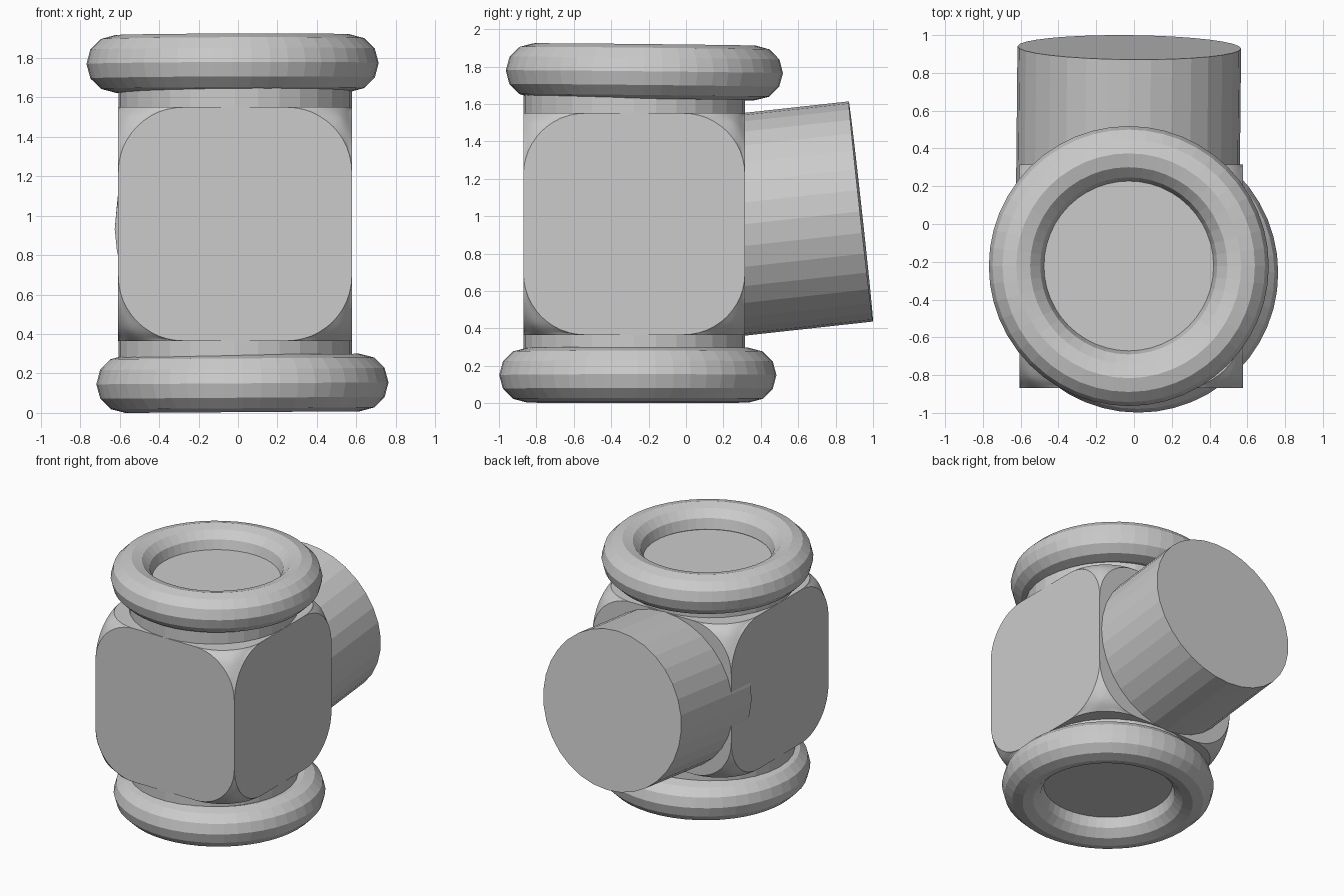
import bpy, bmesh, math
from mathutils import Vector, Matrix

if "Cube" in bpy.data.objects:
    bpy.data.objects.remove(bpy.data.objects["Cube"])

grey = bpy.data.materials.new("plain_grey")
grey.diffuse_color = (0.6, 0.6, 0.6, 1)
grey.use_nodes = True
grey.node_tree.nodes["Principled BSDF"].inputs["Base Color"].default_value = grey.diffuse_color


def finish(bm, name, matrix):
    me = bpy.data.meshes.new(name)
    bmesh.ops.recalc_face_normals(bm, faces=bm.faces)
    bm.to_mesh(me)
    bm.free()
    me.materials.append(grey)
    ob = bpy.data.objects.new(name, me)
    ob.matrix_world = matrix
    bpy.context.collection.objects.link(ob)
    return ob


def pipe(name, a, b, radius, sides=32):
    a, b = Vector(a), Vector(b)
    bm = bmesh.new()
    bmesh.ops.create_cone(bm, cap_ends=True, segments=sides, radius1=radius,
                          radius2=radius, depth=(b - a).length)
    rot = (b - a).to_track_quat('Z', 'Y').to_matrix().to_4x4()
    return finish(bm, name, Matrix.Translation((a + b) / 2) @ rot)


def ring(name, centre, tilt_x, tilt_y):
    bpy.ops.mesh.primitive_torus_add(
        major_segments=48, minor_segments=12, major_radius=0.595, minor_radius=0.146,
        location=centre, rotation=(math.radians(tilt_x), math.radians(tilt_y), 0))
    ob = bpy.context.object
    ob.name = name
    ob.data.materials.append(grey)


# Cube body with rounded-off corners
bm = bmesh.new()
bmesh.ops.create_cube(bm, size=1.185)
bmesh.ops.bevel(bm, geom=bm.verts[:], offset=0.33, offset_type='OFFSET',
                segments=12, profile=0.5, affect='VERTICES')
body = finish(bm, "body", Matrix.Translation((-0.015, -0.277, 0.958)))
bpy.context.view_layer.objects.active = body
body.select_set(True)
bpy.ops.object.shade_smooth_by_angle(angle=math.radians(20))

# Upright pipe through the body
pipe("upright_pipe", (-0.015, -0.277, 0.15), (-0.015, -0.277, 1.77), 0.592)

# Slightly tilted outlet at the back
end = Vector((-0.025, 0.935, 1.025))
axis = Vector((0.01, 1.0, 0.11)).normalized()
pipe("back_outlet", end - axis * 0.85, end, 0.592)

# End rings
ring("top_ring", (-0.0275, -0.2225, 1.772), -0.6, -0.2)
ring("bottom_ring", (0.0225, -0.2575, 0.15), 0, -0.4)
